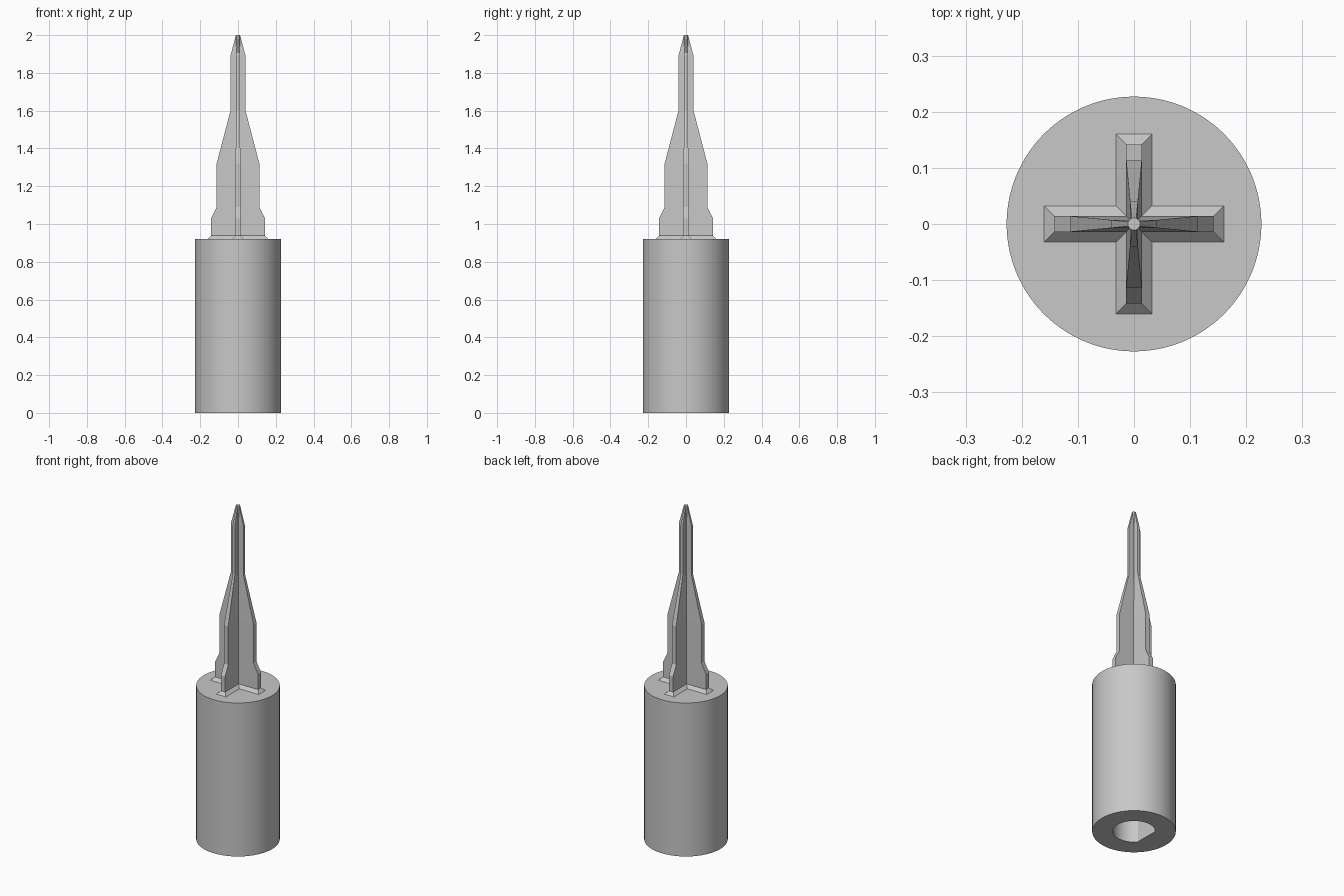
import bpy
import bmesh
from math import sin, cos, tau, radians

cube = bpy.data.objects.get("Cube")
if cube:
    bpy.data.objects.remove(cube, do_unlink=True)

grey = bpy.data.materials.new("light grey")
grey.use_nodes = True
colour = (0.58, 0.58, 0.58, 1)
grey.diffuse_color = colour
grey.node_tree.nodes["Principled BSDF"].inputs["Base Color"].default_value = colour


def circle(radius, z, sides, flat=None):
    """Ring of points; flat cuts the -x side off at that distance."""
    points = []
    for i in range(sides):
        a = tau * i / sides
        x = radius * cos(a)
        if flat is not None:
            x = max(x, -flat)
        points.append((x, radius * sin(a), z))
    return points


def rectangle(hx, hy, z):
    return [(-hx, -hy, z), (hx, -hy, z), (hx, hy, z), (-hx, hy, z)]


def loft(name, rings, smooth=False):
    """Skin a stack of matching rings and cap both ends."""
    bm = bmesh.new()
    loops = [[bm.verts.new(p) for p in ring] for ring in rings]
    for low, high in zip(loops, loops[1:]):
        n = len(low)
        for i in range(n):
            j = (i + 1) % n
            bm.faces.new((low[i], low[j], high[j], high[i]))
    bm.faces.new(loops[0][::-1])
    bm.faces.new(loops[-1])
    bmesh.ops.recalc_face_normals(bm, faces=bm.faces[:])
    mesh = bpy.data.meshes.new(name)
    bm.to_mesh(mesh)
    bm.free()
    mesh.materials.append(grey)
    obj = bpy.data.objects.new(name, mesh)
    bpy.context.collection.objects.link(obj)
    if smooth:
        bpy.ops.object.select_all(action='DESELECT')
        obj.select_set(True)
        bpy.context.view_layer.objects.active = obj
        bpy.ops.object.shade_smooth_by_angle(angle=radians(30))
    return obj


# Round body with a blind D-shaped bore in its underside
SIDES = 128
BODY, BORE, FLAT, TOP = 0.227, 0.115, 0.088, 0.92
loft("body", [
    circle(BORE, 0.6, SIDES, FLAT),
    circle(BORE, 0, SIDES, FLAT),
    circle(BODY, 0, SIDES),
    circle(BODY, TOP, SIDES),
], smooth=True)

# Two crossed blades with a flared foot: height, half width, half thickness
profile = [
    (TOP - 0.02, 0.16, 0.032),
    (TOP, 0.16, 0.032),
    (0.938, 0.142, 0.014),
    (1.03, 0.142, 0.014),
    (1.09, 0.113, 0.014),
    (1.32, 0.113, 0.014),
    (1.6, 0.04, 0.007),
    (1.89, 0.04, 0.007),
    (2.0, 0.011, 0.004),
]
loft("blade_side_to_side", [rectangle(w, t, z) for z, w, t in profile])
loft("blade_front_to_back", [rectangle(t, w, z) for z, w, t in profile])

# Slim core where the blades meet
loft("core_rod", [circle(0.011, TOP, 16), circle(0.011, 2.0, 16)], smooth=True)
